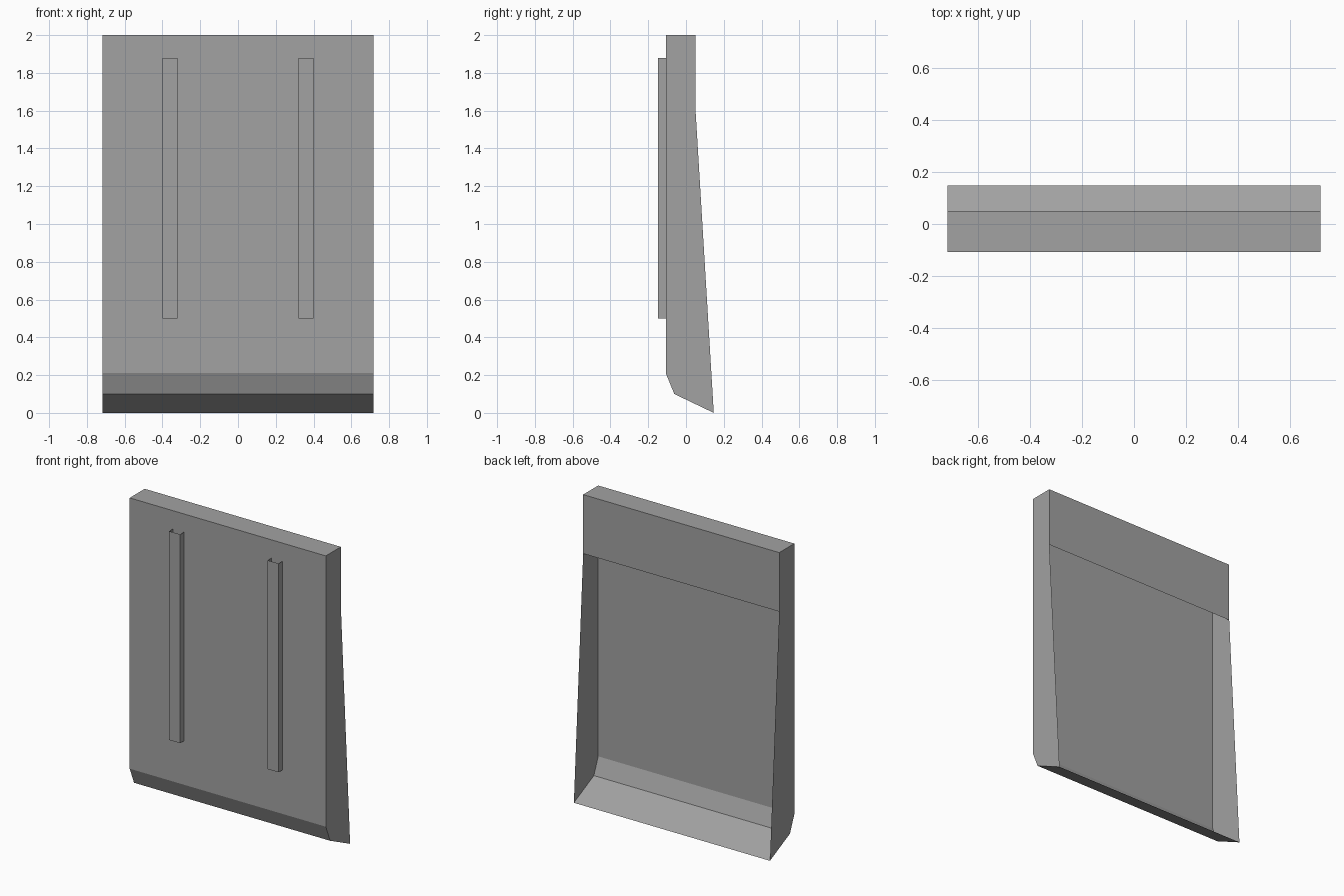
import bpy
import bmesh

cube = bpy.data.objects.get("Cube")
if cube:
    bpy.data.objects.remove(cube, do_unlink=True)

HALF_WIDTH = 0.717
FRONT_Y = -0.107

grey = bpy.data.materials.new("plain grey")
grey.use_nodes = True
grey.diffuse_color = (0.36, 0.36, 0.36, 1)
grey.node_tree.nodes["Principled BSDF"].inputs["Base Color"].default_value = grey.diffuse_color


def finish(name, bm):
    """Turn a bmesh into a flat shaded object."""
    mesh = bpy.data.meshes.new(name)
    bm.to_mesh(mesh)
    bm.free()
    mesh.materials.append(grey)
    obj = bpy.data.objects.new(name, mesh)
    bpy.context.collection.objects.link(obj)
    return obj


# Open-backed shell: side outline swept across the width, rear opening left out
outline = [(0.147, 0), (-0.062, 0.10), (FRONT_Y, 0.21),
           (FRONT_Y, 2), (0.05, 2), (0.05, 1.61)]
bm = bmesh.new()
right = [bm.verts.new((-HALF_WIDTH, y, z)) for y, z in outline]
left = [bm.verts.new((HALF_WIDTH, y, z)) for y, z in outline]
for i in range(len(outline) - 1):
    bm.faces.new((right[i], left[i], left[i + 1], right[i + 1]))
bm.faces.new(right)
bm.faces.new(left[::-1])
bmesh.ops.recalc_face_normals(bm, faces=bm.faces)
# Point the normals outward: the front sheet faces -y
bm.normal_update()
sheet = max(bm.faces, key=lambda f: f.calc_area() * abs(f.normal.y))
if sheet.normal.y > 0:
    bmesh.ops.reverse_faces(bm, faces=bm.faces)
finish("scoop_shell", bm)


# Folded channel rails, open at both ends
def rail(name, centre_x):
    bm = bmesh.new()
    fold = [(-0.04, FRONT_Y), (-0.04, -0.147), (0.04, -0.147), (0.04, FRONT_Y)]
    low, high = [[bm.verts.new((centre_x + x, y, z)) for x, y in fold]
                 for z in (0.5, 1.88)]
    for i in range(3):
        bm.faces.new((low[i], low[i + 1], high[i + 1], high[i]))
    finish(name, bm)


for name, side in (("right_rail", -1), ("left_rail", 1)):
    rail(name, side * 0.36)
